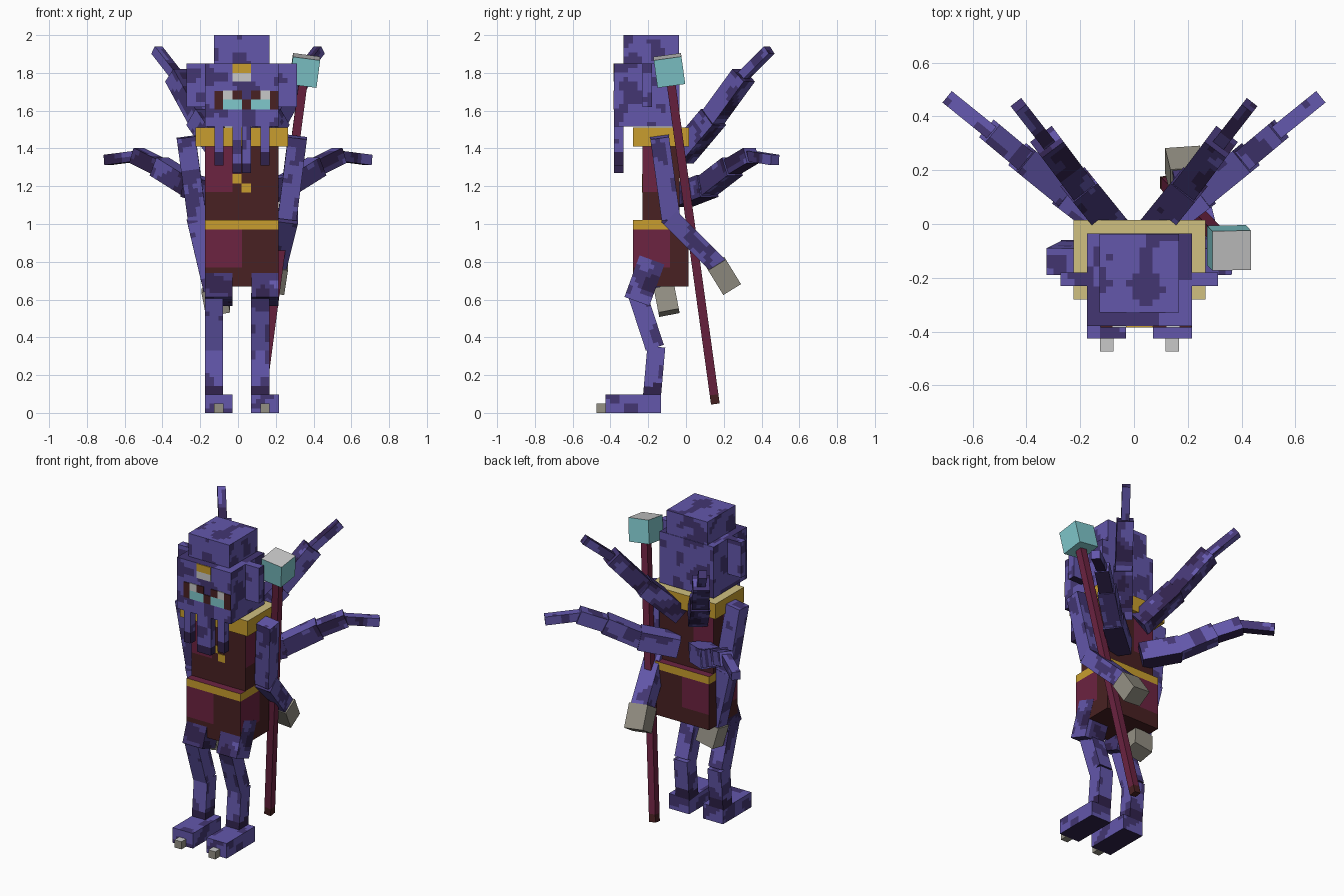
import bpy, bmesh
from mathutils import Vector, Matrix, noise

if "Cube" in bpy.data.objects:
    bpy.data.objects.remove(bpy.data.objects["Cube"])

MID = 0.02          # centre line of the body
CELL = 0.0245       # size of one painted cell


def material(name, hexcode):
    rgb = [int(hexcode[i:i + 2], 16) / 255 for i in (0, 2, 4)]
    lin = [c / 12.92 if c < 0.04 else ((c + 0.055) / 1.055) ** 2.4 for c in rgb]
    m = bpy.data.materials.new(name)
    m.use_nodes = True
    m.diffuse_color = (*lin, 1)
    m.node_tree.nodes["Principled BSDF"].inputs["Base Color"].default_value = (*lin, 1)
    return m


MATS = {n: material(n, h) for n, h in {
    "purple skin": "6357AB", "spot purple": "433672", "deep purple": "30224C",
    "crimson": "6C2341", "dark brown": "482122", "gold": "C89E2E",
    "pale gold": "D0C080", "cyan": "80C8CC", "light grey": "C8C8C8",
    "taupe": "949084"}.items()}


def box(name, size, matrix, paint, cell=None):
    """Box of the given size; paint is a colour or a rule(point, normal, local)."""
    bm = bmesh.new()
    bmesh.ops.create_cube(bm, size=1)
    bmesh.ops.scale(bm, vec=size, verts=bm.verts)
    if cell:
        for axis in range(3):
            n = max(1, round(size[axis] / cell))
            normal = Vector([float(i == axis) for i in range(3)])
            for k in range(1, n):
                bmesh.ops.bisect_plane(
                    bm, geom=bm.verts[:] + bm.edges[:] + bm.faces[:],
                    plane_co=normal * size[axis] * (k / n - 0.5), plane_no=normal)
    mesh = bpy.data.meshes.new(name)
    used = []
    for f in bm.faces:
        local = f.calc_center_median()
        colour = paint
        if callable(paint):
            colour = paint(matrix @ local, matrix.to_3x3() @ f.normal, local)
        if colour not in used:
            used.append(colour)
            mesh.materials.append(MATS[colour])
        f.material_index = used.index(colour)
    bm.to_mesh(mesh)
    bm.free()
    ob = bpy.data.objects.new(name, mesh)
    ob.matrix_world = matrix
    bpy.context.collection.objects.link(ob)
    return ob


def block(name, x, y, z, paint, cell=None):
    """Upright box from its ranges."""
    r = (x, y, z)
    return box(name, [b - a for a, b in r],
               Matrix.Translation([(a + b) / 2 for a, b in r]), paint, cell)


def limb(name, start, end, width, depth, paint, ref=(1, 0, 0), extra=0.0, cell=CELL):
    """Box running from start to end, its width along ref."""
    a, b = Vector(start), Vector(end)
    d = (b - a).normalized()
    side = Vector(ref)
    side = (side - d * side.dot(d)).normalized()
    m = Matrix((side, d.cross(side), d)).transposed().to_4x4()
    m.translation = (a + b) / 2
    return box(name, (width, depth, (b - a).length + extra), m, paint, cell)


def spotted(p, n, local):
    v = noise.noise(p * 11 + n * 3)
    if n.z < -0.9:
        return "deep purple"
    return "spot purple" if v > 0.14 else "purple skin"


def dark_spotted(p, n, local):
    v = noise.noise(p * 11 + n * 3)
    return "purple skin" if v > 0.3 else "spot purple" if v > -0.2 else "deep purple"


def tentacle_paint(p, n, local):
    return dark_spotted(p, n, local) if abs(n.z) < 0.85 and n.y < 0.3 else spotted(p, n, local)


def upper_tentacle_paint(p, n, local):
    return dark_spotted(p, n, local) if n.z > 0.3 or n.y > 0.5 else spotted(p, n, local)


# Robe
def skirt_paint(p, n, local):
    if n.z > 0.5:
        return "crimson"
    if n.z < -0.5:
        return "dark brown"
    if p.z > 0.97:
        return "gold"
    patch = p.y < -0.08 if abs(n.x) > 0.5 else p.x < MID
    return "crimson" if patch and p.z > 0.77 else "dark brown"


def torso_paint(p, n, local):
    patch = p.y < -0.13 if abs(n.x) > 0.5 else p.x < MID - 0.05
    return "crimson" if patch and p.z > 1.17 else "dark brown"


def collar_paint(p, n, local):
    return "pale gold" if n.z > 0.5 else "gold"


block("robe_skirt", (-0.175, 0.215), (-0.28, 0.012), (0.67, 1.02), skirt_paint, 0.049)
block("robe_torso", (-0.175, 0.215), (-0.23, -0.035), (1.02, 1.42), torso_paint, 0.049)
block("collar", (-0.225, 0.265), (-0.28, 0.015), (1.41, 1.51), collar_paint)
for i in range(2):
    x, z = -0.03 + 0.049 * i, 1.215 - 0.049 * i
    block("robe_clasp", (x, x + 0.049), (-0.234, -0.228), (z, z + 0.049), "gold")

# Head, crown and side fins
block("head", (-0.175, 0.215), (-0.38, -0.035), (1.515, 1.85), spotted, CELL)
block("head_crown", (-0.128, 0.168), (-0.33, -0.038), (1.84, 2.0), spotted, CELL)
for side, label in ((1, "left"), (-1, "right")):
    xs = sorted((MID + side * 0.19, MID + side * 0.293))
    block(label + "_head_fin", xs, (-0.23, -0.18), (1.62, 1.85), spotted, CELL)

# Face plates
for name, x, z, w, h, colour in (
        ("brow_gem", -0.03, 1.8, 0.1, 0.049, "gold"),
        ("brow_gem_base", -0.03, 1.755, 0.1, 0.045, "light grey"),
        ("right_eye", -0.08, 1.605, 0.1, 0.055, "cyan"),
        ("left_eye", 0.07, 1.605, 0.1, 0.055, "cyan"),
        ("right_eye_glint", -0.08, 1.66, 0.05, 0.048, "light grey"),
        ("left_eye_glint", 0.12, 1.66, 0.05, 0.048, "light grey"),
        ("right_eye_lid", -0.03, 1.66, 0.05, 0.048, "dark brown"),
        ("left_eye_lid", 0.07, 1.66, 0.05, 0.048, "dark brown"),
        ("right_eye_rim", -0.125, 1.605, 0.045, 0.1, "dark brown"),
        ("left_eye_rim", 0.17, 1.605, 0.044, 0.1, "dark brown"),
        ("eye_bridge", 0.02, 1.605, 0.05, 0.055, "dark brown")):
    block(name, (x, x + w), (-0.385, -0.378), (z, z + h), colour)

# Mouth tentacles
for x, bottom in ((-0.125, 1.31), (-0.03, 1.27), (0.02, 1.27), (0.118, 1.31)):
    block("mouth_tentacle", (x, x + 0.049), (-0.38, -0.332), (bottom, 1.52),
          lambda p, n, l, b=bottom: "deep purple" if p.z < b + 0.06 else spotted(p, n, l), CELL)

# Legs and feet
for label, x0 in (("right", -0.175), ("left", 0.07)):
    xt, xs = x0 + 0.073, x0 + 0.048
    limb(label + "_thigh", (xt, -0.18, 0.81), (xt, -0.26, 0.59), 0.145, 0.14, dark_spotted)
    limb(label + "_knee", (xs, -0.255, 0.62), (xs, -0.165, 0.345), 0.097, 0.1, spotted)
    limb(label + "_shin", (xs, -0.157, 0.35), (xs, -0.18, 0.09), 0.097, 0.095,
         lambda p, n, l: "deep purple" if p.z < 0.15 else spotted(p, n, l))
    block(label + "_foot", (x0, x0 + 0.146), (-0.426, -0.132), (0, 0.098), spotted, CELL)
    block(label + "_claw", (xt - 0.025, xt + 0.025), (-0.475, -0.426), (0, 0.05), 
          lambda p, n, l: "light grey" if n.z > 0.5 else "taupe")

# Arms: shoulder, elbow, wrist, hand end
for label, path in (
        ("left", ((0.315, -0.14, 1.46), (0.26, -0.08, 1.03), (0.2, 0.16, 0.79), (0.18, 0.24, 0.66))),
        ("right", ((-0.275, -0.14, 1.46), (-0.215, -0.11, 1.02), (-0.13, -0.115, 0.66), (-0.105, -0.09, 0.53)))):
    limb(label + "_upper_arm", path[0], path[1], 0.1, 0.1, spotted)
    limb(label + "_forearm", path[1], path[2], 0.11, 0.1, spotted, extra=0.03)
    limb(label + "_hand", path[2], path[3], 0.13, 0.11, "taupe", cell=None)

# Back tentacles
UPPER = ((0.07, -0.02, 1.37), (0.2, 0.14, 1.56), (0.32, 0.3, 1.78), (0.425, 0.435, 1.915))
LOWER = ((0.08, -0.02, 1.15), (0.25, 0.11, 1.2), (0.41, 0.24, 1.3), (0.53, 0.34, 1.36), (0.685, 0.465, 1.34))
for side, label in ((1, "left"), (-1, "right")):
    for level, path, widths, paint in (
            ("upper", UPPER, (0.115, 0.1, 0.05), upper_tentacle_paint),
            ("lower", LOWER, (0.12, 0.105, 0.085, 0.055), tentacle_paint)):
        pts = [Vector((side * x, y, z)) for x, y, z in path]
        for a, b, w in zip(pts, pts[1:], widths):
            across = (b - a).cross(Vector((0, 0, 1)))
            limb(f"{label}_{level}_tentacle", a, b, w, w, paint, across, 0.02)

# Staff with a crystal block on top
foot, top = Vector((0.12, 0.155, 0.05)), Vector((0.345, -0.08, 1.75))
axis = (top - foot).normalized()
limb("staff_shaft", foot, top, 0.046, 0.046,
     lambda p, n, l: "dark brown" if p.z < 0.1 else "crimson", cell=0.05)
limb("staff_crystal", top - axis * 0.01, top + axis * 0.138, 0.145, 0.148,
     lambda p, n, l: "light grey" if n.z > 0.8 else "cyan", cell=None)
